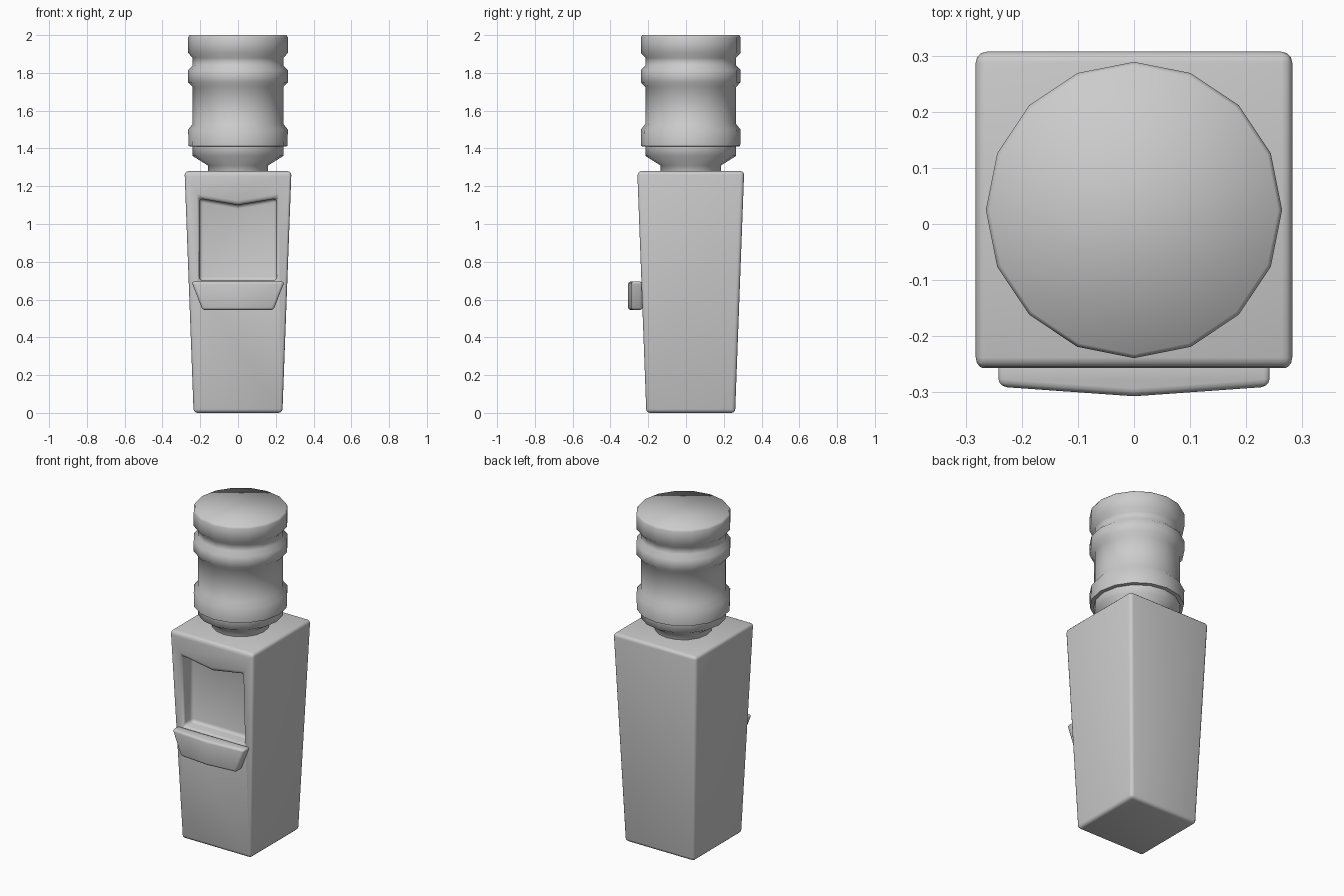
import bpy, bmesh, math

if "Cube" in bpy.data.objects:
    bpy.data.objects.remove(bpy.data.objects["Cube"], do_unlink=True)

CENTRE_Y = 0.025

grey = bpy.data.materials.new("light grey")
grey.use_nodes = True
grey.diffuse_color = (0.6, 0.6, 0.6, 1)
grey.node_tree.nodes["Principled BSDF"].inputs["Base Color"].default_value = (0.6, 0.6, 0.6, 1)


def loft(name, rings):
    """Join equal-sized closed rings of points into a capped solid."""
    bm = bmesh.new()
    loops = [[bm.verts.new(p) for p in ring] for ring in rings]
    n = len(loops[0])
    for a, b in zip(loops, loops[1:]):
        for i in range(n):
            j = (i + 1) % n
            bm.faces.new((a[i], a[j], b[j], b[i]))
    bm.faces.new(loops[0])
    bm.faces.new(loops[-1])
    bmesh.ops.recalc_face_normals(bm, faces=bm.faces)
    mesh = bpy.data.meshes.new(name)
    bm.to_mesh(mesh)
    bm.free()
    mesh.materials.append(grey)
    obj = bpy.data.objects.new(name, mesh)
    bpy.context.collection.objects.link(obj)
    return obj


def select(obj):
    bpy.ops.object.select_all(action='DESELECT')
    obj.select_set(True)
    bpy.context.view_layer.objects.active = obj


def soften(obj, width):
    """Rounded edges with smooth shading."""
    select(obj)
    bevel = obj.modifiers.new("rounded_edges", 'BEVEL')
    bevel.width = width
    bevel.segments = 3
    bevel.limit_method = 'ANGLE'
    bevel.angle_limit = math.radians(25)
    bpy.ops.object.modifier_apply(modifier=bevel.name)
    bpy.ops.object.shade_smooth_by_angle(angle=math.radians(50))


def square(half, z):
    return [(sx * half, CENTRE_Y + sy * half, z)
            for sx, sy in ((-1, -1), (1, -1), (1, 1), (-1, 1))]


# Tapered cabinet
cabinet = loft("cabinet", [square(0.235, 0), square(0.283, 1.28)])

# Dispensing recess with a pointed lintel
opening = [(-0.205, 0.70), (0.205, 0.70), (0.205, 1.135), (0, 1.10), (-0.205, 1.135)]
cutter = loft("recess_cutter", [[(x, y, z) for x, z in opening] for y in (-0.4, -0.15)])
cutter.hide_render = True
select(cabinet)
cut = cabinet.modifiers.new("recess", 'BOOLEAN')
cut.operation = 'DIFFERENCE'
cut.solver = 'EXACT'
cut.object = cutter
bpy.ops.object.modifier_apply(modifier=cut.name)
bpy.data.objects.remove(cutter, do_unlink=True)
soften(cabinet, 0.02)

# Drip tray, bowed forward in the middle
BACK = -0.23
tray = loft("drip_tray", [
    [(-w, BACK, z), (w, BACK, z), (w, -0.29, z), (0, -0.307, z), (-w, -0.29, z)]
    for w, z in ((0.188, 0.545), (0.246, 0.695))])
soften(tray, 0.014)

# Ribbed water bottle, neck to top
profile = [
    (0.16, 1.26), (0.16, 1.31), (0.24, 1.36), (0.24, 1.41),
    (0.262, 1.412), (0.264, 1.50), (0.24, 1.53),
    (0.24, 1.725), (0.264, 1.75), (0.264, 1.815), (0.24, 1.84),
    (0.24, 1.88), (0.264, 1.905), (0.264, 1.988), (0.257, 2.0)]
SIDES = 16
bottle = loft("water_bottle", [
    [(r * math.cos(a), CENTRE_Y + r * math.sin(a), z)
     for a in (math.tau * i / SIDES for i in range(SIDES))]
    for r, z in profile])
select(bottle)
bpy.ops.object.shade_smooth_by_angle(angle=math.radians(62))
